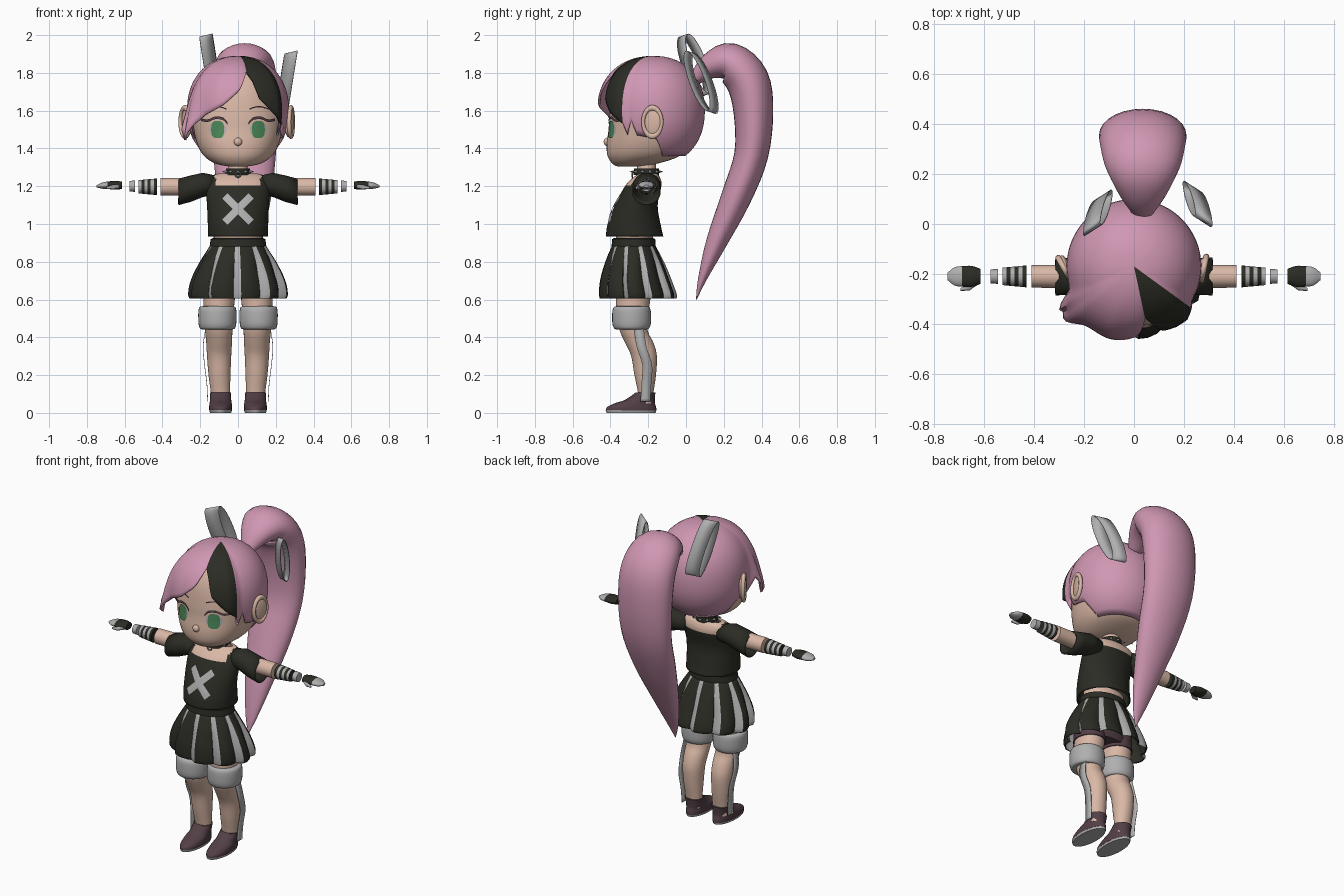
import bpy, bmesh, math
from math import sin, cos, pi, radians
from mathutils import Vector

if "Cube" in bpy.data.objects:
    bpy.data.objects.remove(bpy.data.objects["Cube"])
made = []


def material(name, *rgb):
    m = bpy.data.materials.new(name)
    m.use_nodes = True
    m.diffuse_color = (*rgb, 1)
    m.node_tree.nodes["Principled BSDF"].inputs["Base Color"].default_value = (*rgb, 1)
    return m


pink = material("pink_hair", .63, .31, .45)
black = material("soft_black", .024, .025, .018)
skin = material("skin", .70, .48, .38)
grey = material("light_grey", .43, .43, .43)
plum = material("dark_plum", .085, .05, .06)
green = material("eye_green", .07, .24, .10)
steel = material("steel", .2, .2, .2)


def smooth(points, steps=4):
    """Catmull-Rom refinement of a list of equal-length tuples."""
    out = []
    for i in range(len(points) - 1):
        a, b, c, d = (points[min(max(i + k, 0), len(points) - 1)] for k in (-1, 0, 1, 2))
        for s in range(steps):
            t = s / steps
            out.append(tuple(q + t / 2 * (r - p + t * (2*p - 5*q + 4*r - u + t * (3*(q - r) + u - p)))
                             for p, q, r, u in zip(a, b, c, d)))
    return out + [tuple(points[-1])]


def lerp(table, x):
    """Linear lookup of a row in a table sorted by its first column."""
    for a, b in zip(table, table[1:]):
        if x <= b[0]:
            t = (x - a[0]) / (b[0] - a[0])
            return [p + t * (q - p) for p, q in zip(a[1:], b[1:])]
    return table[-1][1:]


def build(name, rows, mats, closed=True, caps=False, rule=None, solid=0, mirror=False):
    """Skin a grid of points; rule(face centre) picks the material index."""
    bm = bmesh.new()
    grid = [[bm.verts.new(p) for p in row] for row in rows]
    n = len(grid[0])
    for a, b in zip(grid, grid[1:]):
        for j in range(n if closed else n - 1):
            k = (j + 1) % n
            bm.faces.new((a[j], a[k], b[k], b[j]))
    if caps:
        bm.faces.new(grid[0])
        bm.faces.new(grid[-1])
    if rule:
        for f in bm.faces:
            f.material_index = int(rule(f.calc_center_median()))
    bmesh.ops.remove_doubles(bm, verts=bm.verts, dist=.00001)
    bmesh.ops.recalc_face_normals(bm, faces=bm.faces)
    me = bpy.data.meshes.new(name)
    bm.to_mesh(me)
    bm.free()
    ob = bpy.data.objects.new(name, me)
    bpy.context.collection.objects.link(ob)
    for m in mats:
        me.materials.append(m)
    if solid:
        mod = ob.modifiers.new("thickness", 'SOLIDIFY')
        mod.thickness, mod.offset = solid, -1
    if mirror:
        ob.modifiers.new("mirror", 'MIRROR')
    made.append(ob)
    return ob


def rings(rows, axis="z", n=32, power=2):
    """Ellipse sections (position, centre a, centre b, radius a, radius b)."""
    def curve(v):
        return math.copysign(abs(v) ** (2 / power), v)
    out = []
    for t, ca, cb, ra, rb in rows:
        ring = [(ca + ra * curve(cos(2*pi*j/n)), cb + rb * curve(sin(2*pi*j/n))) for j in range(n)]
        out.append([(p, q, t) if axis == "z" else (t, p, q) for p, q in ring])
    return out


def primitive(op, name, mat, **kw):
    getattr(bpy.ops.mesh, "primitive_" + op + "_add")(**kw)
    ob = bpy.context.object
    ob.name = name
    ob.data.materials.append(mat)
    made.append(ob)
    return ob


def front_y(table, x, z, power=2):
    """Depth of a lofted body's front surface at (x, z)."""
    cx, cy, rx, ry = lerp(table, z)
    return cy - ry * max(0, 1 - abs((x - cx) / rx) ** power) ** (1 / power)


# Head, nose and ears
head = smooth([(1.305, 0, -.31, .05, .055), (1.32, 0, -.27, .12, .12), (1.36, 0, -.225, .18, .19),
               (1.42, 0, -.205, .215, .215), (1.5, 0, -.20, .235, .21), (1.58, 0, -.195, .24, .21),
               (1.7, 0, -.18, .215, .205), (1.8, 0, -.17, .16, .16), (1.86, 0, -.17, .06, .06)])
build("head", rings(head, n=48, power=2.2), [skin], caps=True)
primitive("uv_sphere", "nose", skin, radius=1, location=(0, -.418, 1.435), scale=(.022, .018, .022),
          segments=16, ring_count=8)
for side, label in ((1, "left"), (-1, "right")):
    pose = dict(location=(side * .272, -.178, 1.54), rotation=(-.15, 0, -.35 * side))
    primitive("uv_sphere", label + "_ear", skin, radius=1, scale=(.018, .055, .082), **pose)
    rim = primitive("torus", label + "_ear_rim", skin, major_radius=1, minor_radius=.2,
                    location=(side * .28, -.178, 1.54), rotation=(-.15, pi / 2, -.35 * side))
    rim.scale = (.075, .05, .06)


# Eyes, lashes and brows laid on the face
def on_face(x, z, lift):
    return (x, front_y(head, x, z, 2.2) - lift, z)


def eye_disc(name, mat, w, h, lift, power):
    shape = [(f, .108, 1.5, w * f, h * f) for f in (0, .5, 1)]
    rows = [[on_face(x, z, lift) for x, z, f in ring] for ring in rings(shape, n=24, power=power)]
    build(name, rows, [mat], mirror=True)


eye_disc("eye_whites", grey, .046, .04, .003, 2)
eye_disc("irises", green, .034, .046, .006, 3)
for name, mat, line, thick in (
        ("lashes", plum, [(.055, 1.525), (.08, 1.55), (.12, 1.555), (.16, 1.54), (.195, 1.545)], .014),
        ("brows", plum, [(.06, 1.605), (.11, 1.618), (.165, 1.605)], .007)):
    path = smooth(line)
    build(name, [[on_face(x, z + dz, .008) for x, z in path] for dz in (0, thick)], [mat],
          closed=False, mirror=True)

# Hair cap with swept fringe: hairline height and fullness by bearing from the front
hairline = [(-180, 1.36), (-105, 1.36), (-93, 1.45), (-72, 1.47), (-66, 1.56), (-60, 1.5), (-57, 1.445),
            (-45, 1.53), (-36, 1.575), (-15, 1.63), (2, 1.71), (12, 1.81), (18, 1.76), (24, 1.665),
            (39, 1.59), (54, 1.53), (57, 1.47), (63, 1.55), (69, 1.47), (93, 1.45), (105, 1.36), (180, 1.36)]
fullness = [(-180, 1), (-66, 1), (-50, 1.1), (-20, 1.14), (5, 1.1), (12, 1.07), (15, 1.04),
            (45, 1.12), (54, 1.06), (60, 1), (180, 1)]
columns = []
for deg in range(-180, 180, 3):
    a = radians(deg)
    low = math.acos((lerp(hairline, deg)[0] - 1.6) / .29)
    column = []
    for i in range(19):
        t = i / 18
        u = cos(low * t)
        r = .27 * max(0, 1 - abs(u) ** 2.2) ** (1 / 2.2) * lerp(fullness, deg)[0]
        r += .09 * t ** 4 * math.exp(-((deg + 56) / 11) ** 2)
        column.append((r * sin(a), -.17 - r * cos(a), 1.6 + .29 * u))
    columns.append(column)


def streak(c):
    return 12 < math.degrees(math.atan2(c.x, -.17 - c.y)) < 54


build("hair_cap", list(zip(*columns)), [pink, black], rule=streak, solid=.012)

# Ponytail: (y, z, depth, width) along its arc
tail = smooth([(.05, 1.77, .035, .045), (.13, 1.835, .07, .1), (.23, 1.855, .105, .15),
               (.325, 1.76, .115, .172), (.357, 1.59, .105, .175), (.345, 1.365, .09, .165),
               (.265, 1.14, .08, .14), (.16, .9, .055, .09), (.085, .705, .022, .04), (.055, .6, .002, .002)])
rows = []
for i, (y, z, r, w) in enumerate(tail):
    p, q = tail[max(i - 1, 0)], tail[min(i + 1, len(tail) - 1)]
    d = Vector((q[0] - p[0], q[1] - p[1])).normalized()
    rows.append([(.035 + w * cos(b), y - d.y * r * sin(b), z + d.x * r * sin(b))
                 for b in (2 * pi * j / 28 for j in range(28))])
build("ponytail", rows, [pink], caps=True)

# Hair ribbon loops
for name, x, y, z in (("left_hair_ribbon", .255, .08, 1.75), ("right_hair_ribbon", -.145, .045, 1.84)):
    side = math.copysign(1, x)
    loop = []
    for j in range(32):
        b = 2 * pi * j / 32
        loop.append(Vector((x + side * .025 * cos(b), y + .045 * sin(b) - .055 * cos(b), z + .16 * cos(b))))
    band = Vector((.034, -.022 * side, .008))
    build(name, [[p - band for p in loop], [p + band for p in loop]], [grey], solid=.004)

# Neck and studded choker
build("neck", rings([(1.2, 0, -.21, .075, .06), (1.25, 0, -.21, .052, .05), (1.35, 0, -.21, .05, .05)]), [skin])
build("choker", rings([(1.258, 0, -.21, .05, .05), (1.26, 0, -.21, .066, .068), (1.293, 0, -.21, .064, .066),
                       (1.295, 0, -.21, .05, .05)]), [black])
for k in range(10):
    a = 2 * pi * (k + .5) / 10
    primitive("cone", "choker_spike", steel, radius1=.009, radius2=0, depth=.026, vertices=10,
              location=(.076 * cos(a), -.21 + .076 * sin(a), 1.277), rotation=(0, pi / 2, a))
primitive("torus", "choker_ring", steel, major_radius=.014, minor_radius=.004,
          location=(0, -.284, 1.262), rotation=(pi / 2, 0, 0))

# Cropped top with wide neckline, sleeves and cross patch
shirt = smooth([(.935, 0, -.272, .158, .152), (1, 0, -.275, .16, .14), (1.1, 0, -.263, .164, .113),
                (1.205, 0, -.225, .17, .095), (1.25, 0, -.207, .15, .068), (1.268, 0, -.2, .1, .045)])
build("cropped_top", rings(shirt, n=48), [black, skin], solid=.008,
      rule=lambda c: c.z > 1.205 and abs(c.x) < .12)
build("sleeves", rings([(.11, -.205, 1.205, .06, .05), (.185, -.207, 1.207, .072, .064),
                        (.25, -.21, 1.187, .074, .07), (.315, -.21, 1.17, .076, .07)], "x"),
      [black], solid=.008, mirror=True)
cross = []
for k in range(4):
    a = pi / 4 + k * pi / 2
    for turn, r in ((-.2, .1), (.2, .1), (pi / 4, .028)):
        cross.append((r * cos(a + turn), 1.08 + r * sin(a + turn)))
build("cross_patch", [[(x * f, front_y(shirt, x * f, 1.08 + (z - 1.08) * f) - .007, 1.08 + (z - 1.08) * f)
                       for x, z in cross] for f in (0, .35, .7, 1)], [grey])

# Arms, wrapped forearms, wrist bands and gloved hands
arm_z = 1.197
build("upper_arms", rings([(.15, -.21, arm_z, .048, .048), (.41, -.21, arm_z, .045, .046)], "x"),
      [skin], caps=True, mirror=True)
build("forearm_wraps", rings([(.43 + .016 * k, -.21, arm_z, .044 - .0015 * k, .044 - .0015 * k) for k in range(7)],
                             "x"), [black, grey], caps=True, mirror=True,
      rule=lambda c: int((c.x - .43) / .016) % 2)
build("wrist_bands", rings([(.545, -.21, 1.2, .03, .03), (.575, -.21, 1.2, .028, .028)], "x"),
      [grey], caps=True, mirror=True)
build("hands", rings(smooth([(.615, -.21, 1.205, .03, .02), (.65, -.21, 1.205, .042, .023),
                             (.69, -.21, 1.205, .041, .02), (.72, -.21, 1.203, .036, .016),
                             (.748, -.21, 1.2, .014, .006)]), "x"),
      [black, grey], caps=True, mirror=True, rule=lambda c: c.x > .69)
build("thumbs", rings([(.63, -.238, 1.2, .008, .01), (.66, -.255, 1.195, .012, .012),
                       (.695, -.262, 1.192, .006, .006)], "x", 12), [grey], caps=True, mirror=True)

# Midriff, waistband and pleated skirt with pale pleat edges
build("midriff", rings([(.85, 0, -.275, .13, .098), (.96, 0, -.272, .128, .098)]), [skin], caps=True)
build("waistband", rings([(.878, 0, -.277, .14, .108), (.882, 0, -.277, .15, .117), (.92, 0, -.277, .145, .114),
                          (.925, 0, -.277, .135, .105)]), [black])
skirt = smooth([(.89, -.277, .145, .113), (.8, -.272, .2, .153), (.7, -.265, .245, .185),
                (.63, -.255, .258, .2), (.605, -.253, .25, .198)], 3)
pleat = [(0, .9), (.13, .97), (.27, 1.03), (.5, 1.03), (.75, .99), (.98, .92)]
rows = []
for z, cy, rx, ry in skirt:
    depth = min(1, (.9 - z) * 6)
    row = []
    for k in range(10):
        for part, r in pleat:
            a, s = radians(264 + 36 * (k + part)), 1 + (r - 1) * depth
            row.append((rx * s * cos(a), cy + ry * s * sin(a), z))
    rows.append(row)
skirt_ob = build("pleated_skirt", rows, [black, grey], solid=.006)
for f in skirt_ob.data.polygons:
    f.material_index = int(f.index % 60 % 6 < 2)

# Shorts
build("shorts_hips", rings([(.64, 0, -.272, .15, .09), (.7, 0, -.272, .17, .11), (.87, 0, -.275, .13, .1)]),
      [plum], caps=True)
build("shorts_legs", rings([(.622, .1, -.279, .09, .098), (.72, .095, -.275, .088, .098)]),
      [plum], caps=True, mirror=True)

# Legs, cuffs, hanging ribbons and shoes
build("legs", rings(smooth([(.7, .1, -.275, .085, .09), (.6, .1, -.28, .083, .091), (.5, .105, -.285, .076, .08),
                            (.43, .102, -.275, .072, .074), (.37, .1, -.247, .068, .075),
                            (.3, .1, -.222, .064, .068), (.2, .098, -.216, .058, .057),
                            (.1, .093, -.213, .05, .04), (.05, .093, -.213, .048, .04)])),
      [skin], caps=True, mirror=True)
build("leg_cuffs", rings(smooth([(.442, .109, -.288, .075, .078), (.447, .109, -.288, .092, .092),
                                 (.475, .109, -.288, .1, .102), (.535, .109, -.288, .101, .102),
                                 (.56, .109, -.288, .094, .094), (.565, .109, -.288, .075, .08)])),
      [grey], caps=True, mirror=True)
strip = smooth([(.172, -.25, .45), (.186, -.235, .35), (.178, -.205, .25), (.166, -.21, .15), (.162, -.215, .06)])
build("leg_ribbons", [[(x, y + w, z) for x, y, z in strip] for w in (-.026, .026)],
      [grey], closed=False, solid=.003, mirror=True)
build("soles", rings([(0, .092, -.291, .056, .13), (.014, .092, -.291, .06, .134)]),
      [grey], caps=True, mirror=True)
build("shoes", rings(smooth([(.012, .092, -.29, .06, .134), (.03, .092, -.288, .061, .13),
                             (.05, .092, -.272, .059, .108), (.07, .092, -.243, .056, .078),
                             (.108, .093, -.214, .055, .052)])), [plum], caps=True, mirror=True)

# Smooth shading with crisp edges
bpy.ops.object.select_all(action='DESELECT')
for ob in made:
    ob.select_set(True)
bpy.context.view_layer.objects.active = made[0]
bpy.ops.object.shade_smooth_by_angle(angle=radians(40))
